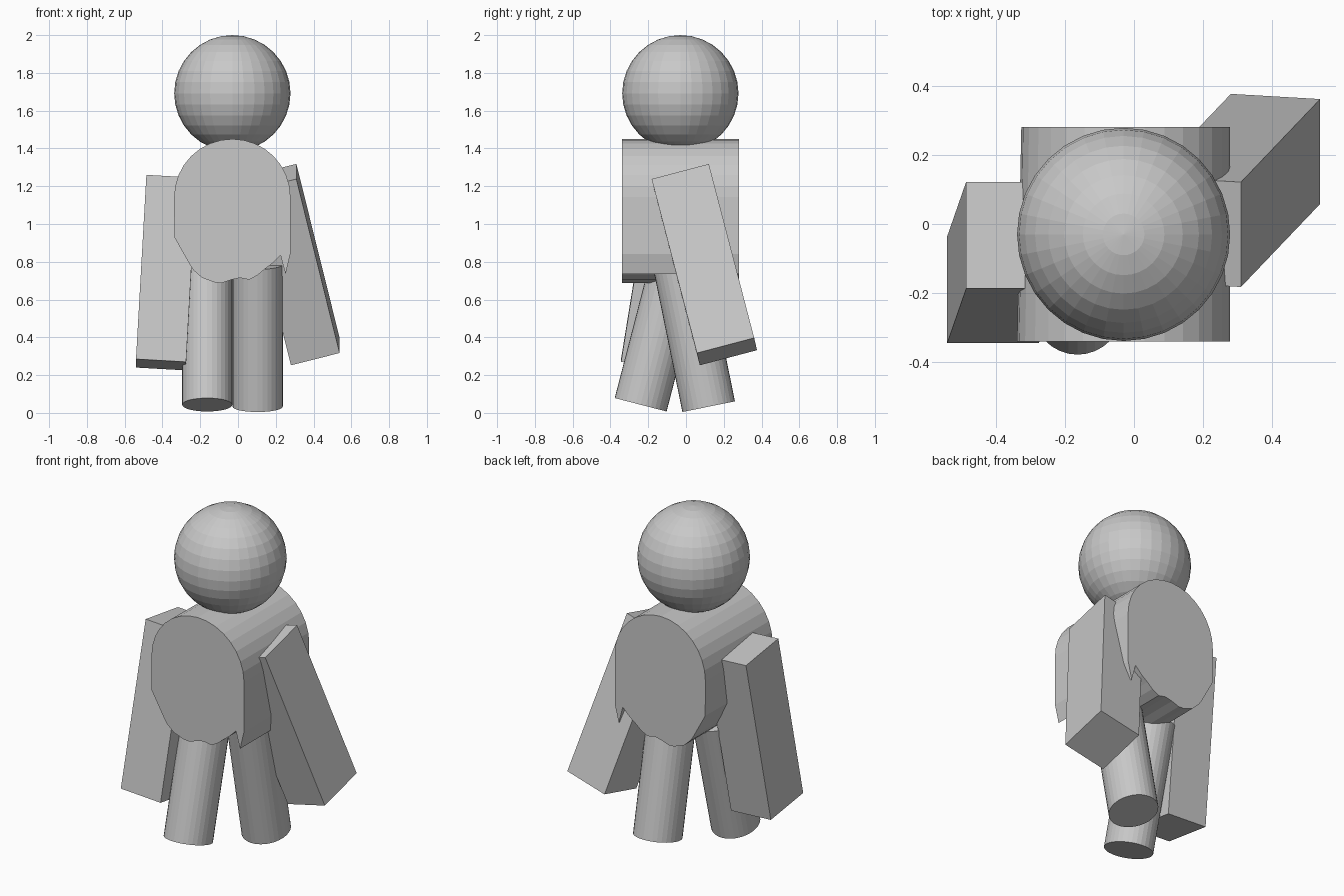
import bpy, bmesh, math
from mathutils import Vector, Matrix

cube = bpy.data.objects.get("Cube")
if cube:
    bpy.data.objects.remove(cube, do_unlink=True)

# One plain clay colour
clay = bpy.data.materials.new("clay_grey")
clay.use_nodes = True
colour = (0.58, 0.58, 0.58, 1)
clay.diffuse_color = colour
clay.node_tree.nodes["Principled BSDF"].inputs["Base Color"].default_value = colour


def finish(name, bm):
    bmesh.ops.recalc_face_normals(bm, faces=bm.faces)
    mesh = bpy.data.meshes.new(name)
    bm.to_mesh(mesh)
    bm.free()
    mesh.materials.append(clay)
    obj = bpy.data.objects.new(name, mesh)
    bpy.context.collection.objects.link(obj)


def slab(name, corner, width, depth, length):
    """Box spanned by three edge vectors from one top corner."""
    edges = [Vector(e) for e in (width, depth, length)]
    centre = Vector(corner) + sum(edges, Vector()) / 2
    matrix = Matrix(edges).transposed().to_4x4()
    matrix.translation = centre
    bm = bmesh.new()
    bmesh.ops.create_cube(bm, size=1, matrix=matrix)
    finish(name, bm)


def leg(name, foot, tilt, length):
    """Cylinder standing on its foot centre, tilted about x."""
    bm = bmesh.new()
    bmesh.ops.create_cone(bm, cap_ends=True, segments=32, radius1=1, radius2=1, depth=1)
    matrix = (Matrix.Translation(foot) @ Matrix.Rotation(math.radians(tilt), 4, 'X')
              @ Matrix.Diagonal((0.133, 0.142, length, 1))
              @ Matrix.Translation((0, 0, 0.5)))
    bmesh.ops.transform(bm, matrix=matrix, verts=bm.verts)
    finish(name, bm)


# Head
bm = bmesh.new()
bmesh.ops.create_uvsphere(bm, u_segments=32, v_segments=16, radius=0.308,
                          matrix=Matrix.Translation((-0.03, -0.03, 1.692)))
finish("head", bm)

# Torso: round-topped profile with a ragged hem, extruded front to back
arch = [(-0.03 + 0.308 * math.cos(i * math.pi / 16),
         1.142 + 0.308 * math.sin(i * math.pi / 16)) for i in range(17)]
hem = [(-0.337, 0.93), (-0.255, 0.785), (-0.235, 0.755), (-0.19, 0.715), (-0.12, 0.69),
       (-0.085, 0.688), (-0.035, 0.705), (0.01, 0.715), (0.06, 0.705), (0.105, 0.73),
       (0.14, 0.76), (0.18, 0.79), (0.225, 0.835), (0.235, 0.795), (0.252, 0.735),
       (0.277, 0.84)]
bm = bmesh.new()
front = bm.faces.new([bm.verts.new((x, -0.34, z)) for x, z in arch + hem])
back = bmesh.ops.extrude_face_region(bm, geom=[front], use_keep_orig=True)
moved = [v for v in back["geom"] if isinstance(v, bmesh.types.BMVert)]
for v in moved:
    v.co.y += 0.621
    # The right flank narrows a little towards the back
    if v.co.x < -0.03:
        v.co.x = -0.03 + (v.co.x + 0.03) * 0.96
finish("torso", bm)

# Legs: the right one strides forward, the left one back
leg("right_leg", (-0.163, -0.24, 0.043), -14.5, 0.74)
leg("left_leg", (0.104, 0.12, 0.033), 11.5, 0.77)

# Arms
slab("right_arm", (-0.485, -0.186, 1.26),
     (0.265, 0, -0.015), (0, 0.308, -0.045), (-0.055, -0.158, -0.975))
slab("left_arm", (0.309, -0.182, 1.238),
     (-0.258, 0.015, -0.065), (0, 0.303, 0.08), (0.229, 0.24, -0.921))
